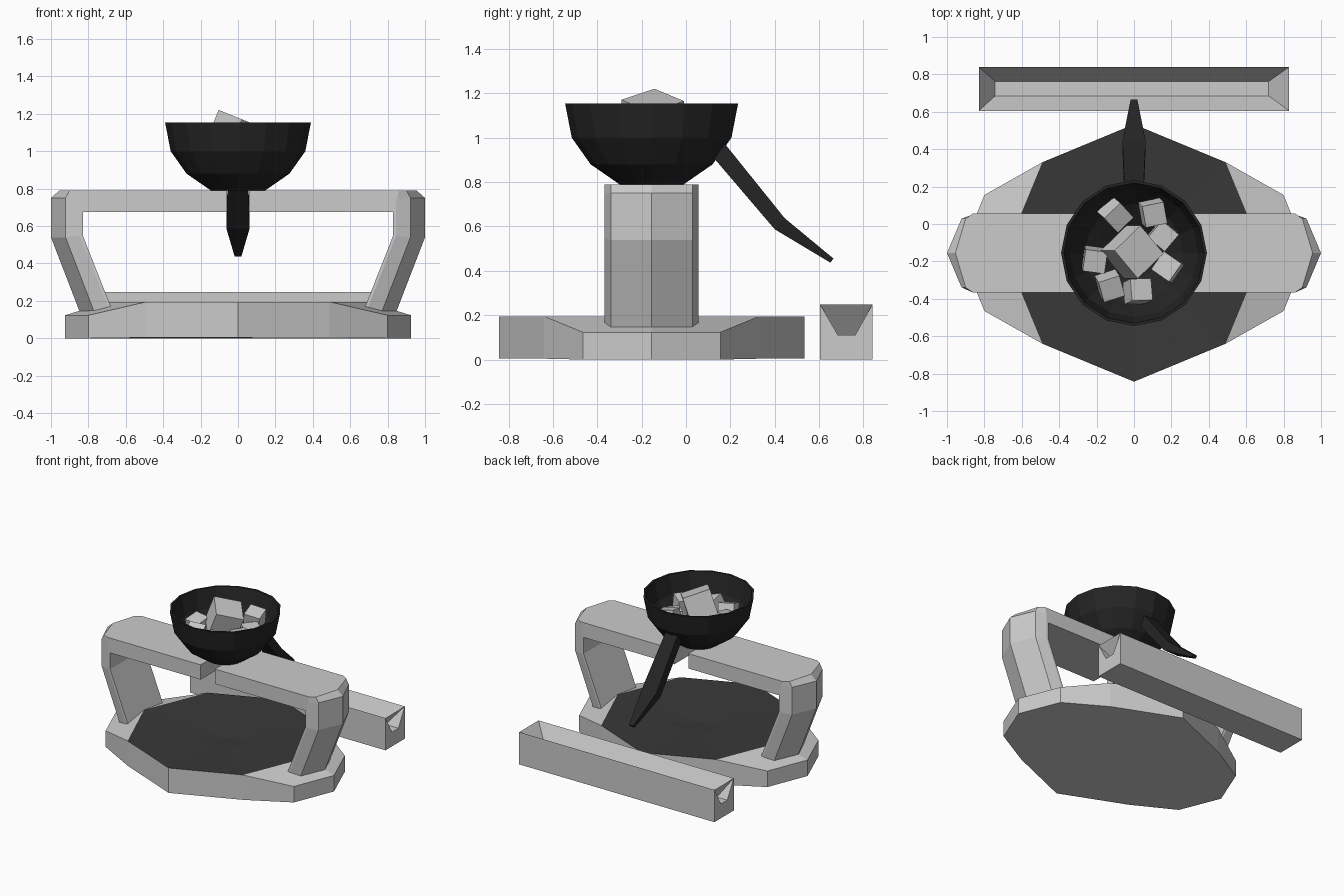
import bpy, bmesh, math
from mathutils import Euler, Vector

if "Cube" in bpy.data.objects:
    bpy.data.objects.remove(bpy.data.objects["Cube"])

CY = -0.155  # y centre of the stove body


def material(name, v):
    m = bpy.data.materials.new(name)
    m.diffuse_color = (v, v, v, 1)
    m.use_nodes = True
    m.node_tree.nodes["Principled BSDF"].inputs["Base Color"].default_value = m.diffuse_color
    return m


BLACK = material("black_iron", 0.018)
DARK = material("dark_plate", 0.04)


def make(name, verts, faces, mat=None, fix=True):
    me = bpy.data.meshes.new(name)
    me.from_pydata(verts, [], faces)
    if mat:
        me.materials.append(mat)
    if fix:
        bm = bmesh.new()
        bm.from_mesh(me)
        bmesh.ops.recalc_face_normals(bm, faces=bm.faces)
        bm.to_mesh(me)
        bm.free()
    ob = bpy.data.objects.new(name, me)
    bpy.context.collection.objects.link(ob)
    return ob


def loft(name, rings, mat=None):
    n = len(rings[0])
    verts = [p for r in rings for p in r]
    faces = [(k*n + i, k*n + (i+1) % n, (k+1)*n + (i+1) % n, (k+1)*n + i)
             for k in range(len(rings) - 1) for i in range(n)]
    faces += [tuple(range(n)), tuple(range(len(verts) - n, len(verts)))]
    return make(name, verts, faces, mat)


# Base: pointed plate whose two ends slope down
half = [(0, -.688, .195), (.49, -.485, .195), (.80, -.31, .123), (.925, 0, .123),
        (.80, .31, .123), (.49, .485, .195), (0, .688, .195)]
rim = half + [(-x, y, z) for x, y, z in half[-2:0:-1]]
n = len(rim)


def shift(pts):
    return [(x, y + CY, z) for x, y, z in pts]


verts = shift(rim) + shift([(x, y, .004) for x, y, z in rim])
verts += shift([(.69, 0, .195), (-.69, 0, .195)])
for i in (2, 3, 4, 8, 9, 10):
    verts[n + i] = (*verts[n + i][:2], 0)
faces = [(i, (i+1) % n, n + (i+1) % n, n + i) for i in range(n)]
faces += [tuple(range(n, 2*n)), (1, 2, 3, 2*n), (2*n, 3, 4, 5),
          (7, 8, 9, 2*n+1), (2*n+1, 9, 10, 11)]
make("base", verts, faces)

# Dark top plate, dished in two steps around the centre
edge = [rim[0], rim[1], (.69, 0, .195), rim[5], rim[6], rim[7], (-.69, 0, .195), rim[11]]
plate = shift(edge) + shift([(x*.3, y*.3, .182) for x, y, z in edge]) + [(0, CY, .165)]
faces = [(k + i, k + (i+1) % 8, k + 8 + (i+1) % 8, k + 8 + i) if k == 0 else
         (8 + i, 8 + (i+1) % 8, 16) for k in (0, 8) for i in range(8)]
make("top_plate", plate, faces, DARK, fix=False)

# Support arms: (x, z) of inner edge, side edge, chamfer edge and outer ridge
stations = [
    [(.06, .676), (.06, .79), (.06, .79), (.06, .79)],
    [(.83, .676), (.86, .79), (.90, .79), (.955, .79)],
    [(.83, .66), (.845, .75), (.922, .75), (1.0, .75)],
    [(.83, .55), (.845, .548), (.922, .54), (1.0, .54)],
    [(.68, .17), (.695, .165), (.77, .145), (.84, .125)],
]
for s, side in ((1, "right"), (-1, "left")):
    rings = []
    for a, b, c, d in stations:
        prof = [(a, -.212), (b, -.212), (c, -.184), (d, 0), (c, .184), (b, .212), (a, .212)]
        rings.append([(s*p[0], CY + y, p[1]) for p, y in prof])
    loft(side + "_arm", rings)

# Bowl: turned profile with thin wall
profile = [(.145, .79), (.275, .88), (.36, 1.0), (.39, 1.155),
           (.375, 1.155), (.343, 1.01), (.262, .895), (.135, .81)]
N = 16
loft("bowl", [[(r*math.cos(2*math.pi*i/N), CY + r*math.sin(2*math.pi*i/N), z)
               for i in range(N)] for r, z in profile], BLACK)

# Handle: tapered bent bar, (upper y, z), (lower y, z), half width
path = [((.165, .985), (.12, .915), .05), ((.445, .637), (.40, .587), .062),
        ((.665, .455), (.65, .437), .018)]
loft("handle", [[(-w, *u), (w, *u), (w, *l), (-w, *l)] for u, l, w in path], BLACK)


# Coals: one large block on a ring of small blocks
def block(name, loc, size, rot):
    bm = bmesh.new()
    bmesh.ops.create_cube(bm, size=size)
    R = Euler([math.radians(a) for a in rot], 'ZYX').to_matrix()
    for v in bm.verts:
        v.co = R @ v.co + Vector(loc)
    me = bpy.data.meshes.new(name)
    bm.to_mesh(me)
    bm.free()
    bpy.context.collection.objects.link(bpy.data.objects.new(name, me))


block("large_coal", (-.01, -.15, 1.075), .20, (0, 22, 42))
small = [(-.10, .05, .98, 40), (.10, .06, 1.03, 10), (.155, -.06, .97, 50),
         (.18, -.23, 1.0, 55), (.02, -.36, .98, 5), (-.13, -.33, .99, 15),
         (-.21, -.19, .99, -8)]
for i, (x, y, z, a) in enumerate(small):
    block("small_coal_%d" % i, (x, y, z), .118, (18 - 7*(i % 5), 20 - 9*(i % 4), a))

# Trough behind: channel with sloping sides, closed by upright ends
section = [(.605, 0), (.84, 0), (.84, .248), (.762, .11), (.685, .11), (.605, .248)]
loft("trough_channel", [[(x, y, z) for y, z in section] for x in (-.83, .83)])
for s, inner, side in ((-1, .742, "left"), (1, .72, "right")):
    make("trough_end_" + side,
         [(s*.83, .605, .248), (s*.83, .84, .248), (s*inner, .762, .11), (s*inner, .685, .11)],
         [(0, 1, 2, 3) if s < 0 else (3, 2, 1, 0)], fix=False)
